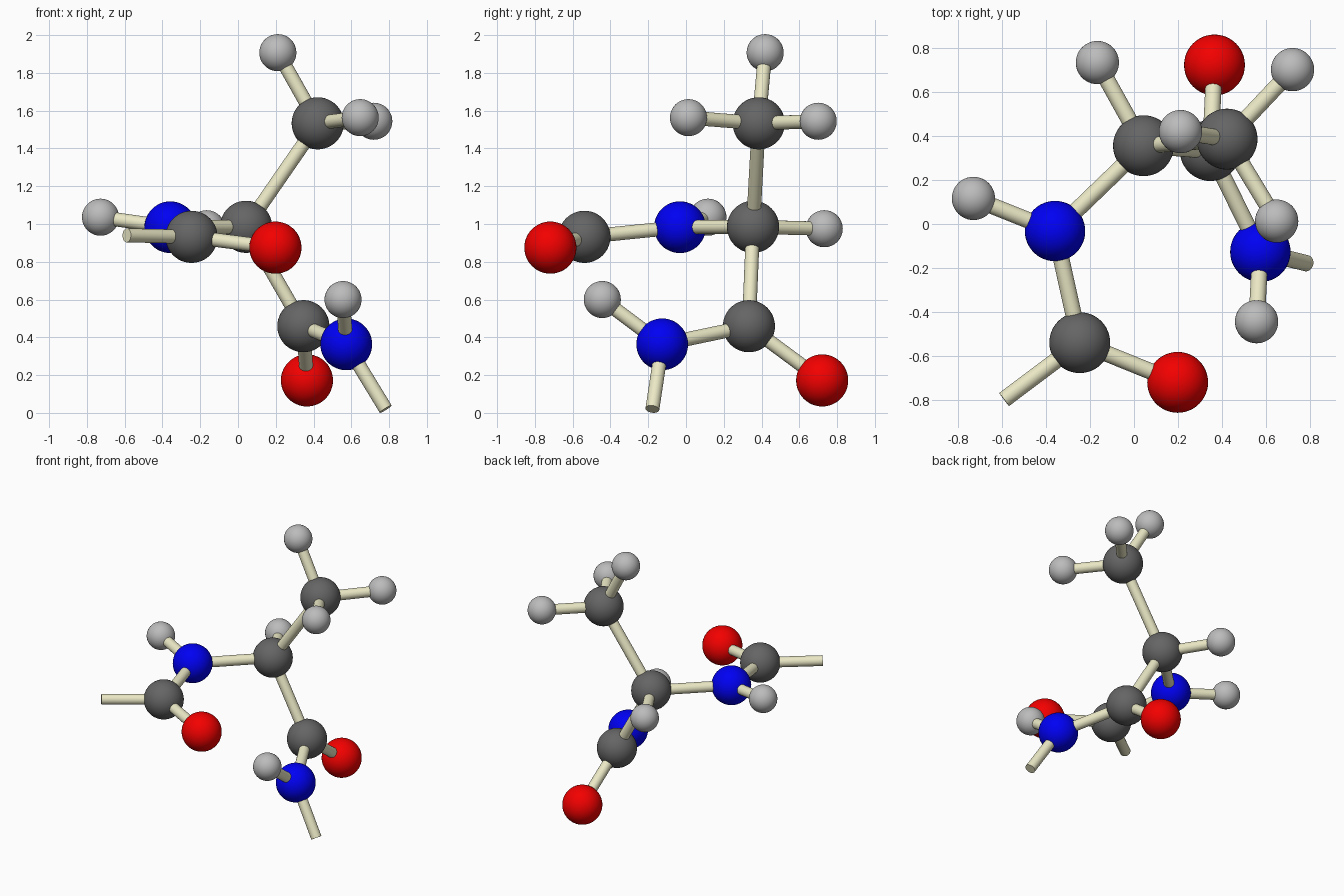
import bpy
from math import radians
from mathutils import Vector

if "Cube" in bpy.data.objects:
    bpy.data.objects.remove(bpy.data.objects["Cube"])

BOND_R = 0.037


def material(name, rgb):
    m = bpy.data.materials.new(name)
    m.diffuse_color = (*rgb, 1)
    m.use_nodes = True
    m.node_tree.nodes["Principled BSDF"].inputs["Base Color"].default_value = m.diffuse_color
    return m


# element: (radius, material)
ELEMENTS = {
    "carbon": (0.138, material("carbon_grey", (0.13, 0.13, 0.13))),
    "hydrogen": (0.098, material("hydrogen_grey", (0.5, 0.5, 0.5))),
    "nitrogen": (0.137, material("nitrogen_blue", (0.0, 0.0, 0.9))),
    "oxygen": (0.138, material("oxygen_red", (0.9, 0.0, 0.0))),
}
CREAM = material("bond_cream", (0.83, 0.81, 0.56))

# atom name: (element, centre)
ATOMS = {
    "alpha_carbon": ("carbon", (0.043, 0.355, 0.985)),
    "methyl_carbon": ("carbon", (0.422, 0.385, 1.533)),
    "methyl_hydrogen_top": ("hydrogen", (0.211, 0.419, 1.907)),
    "methyl_hydrogen_back": ("hydrogen", (0.719, 0.700, 1.544)),
    "methyl_hydrogen_front": ("hydrogen", (0.647, 0.013, 1.563)),
    "alpha_hydrogen": ("hydrogen", (-0.166, 0.732, 0.975)),
    "left_nitrogen": ("nitrogen", (-0.358, -0.032, 0.983)),
    "left_amide_hydrogen": ("hydrogen", (-0.728, 0.116, 1.036)),
    "left_carbonyl_carbon": ("carbon", (-0.246, -0.538, 0.932)),
    "left_oxygen": ("oxygen", (0.198, -0.718, 0.875)),
    "lower_carbonyl_carbon": ("carbon", (0.346, 0.333, 0.459)),
    "lower_oxygen": ("oxygen", (0.365, 0.721, 0.172)),
    "lower_nitrogen": ("nitrogen", (0.573, -0.126, 0.363)),
    "lower_amide_hydrogen": ("hydrogen", (0.556, -0.443, 0.600)),
}

BONDS = [
    ("alpha_carbon", "methyl_carbon"),
    ("methyl_carbon", "methyl_hydrogen_top"),
    ("methyl_carbon", "methyl_hydrogen_back"),
    ("methyl_carbon", "methyl_hydrogen_front"),
    ("alpha_carbon", "alpha_hydrogen"),
    ("alpha_carbon", "left_nitrogen"),
    ("left_nitrogen", "left_amide_hydrogen"),
    ("left_nitrogen", "left_carbonyl_carbon"),
    ("left_carbonyl_carbon", "left_oxygen"),
    ("alpha_carbon", "lower_carbonyl_carbon"),
    ("lower_carbonyl_carbon", "lower_oxygen"),
    ("lower_carbonyl_carbon", "lower_nitrogen"),
    ("lower_nitrogen", "lower_amide_hydrogen"),
]

# open chain ends: bonds that stop in mid-air
STUBS = [
    ("left_carbonyl_carbon", (-0.589, -0.796, 0.94)),
    ("lower_nitrogen", (0.782, -0.178, 0.02)),
]


def finish(name, mat):
    ob = bpy.context.object
    ob.name = name
    ob.data.materials.append(mat)
    bpy.ops.object.shade_smooth_by_angle(angle=radians(40))


def add_bond(name, a, b):
    a, b = Vector(a), Vector(b)
    d = b - a
    bpy.ops.mesh.primitive_cylinder_add(
        vertices=32, radius=BOND_R, depth=d.length, location=(a + b) / 2,
        rotation=d.to_track_quat('Z', 'Y').to_euler())
    finish(name, CREAM)


# atoms
for name, (element, pos) in ATOMS.items():
    radius, mat = ELEMENTS[element]
    bpy.ops.mesh.primitive_uv_sphere_add(
        segments=48, ring_count=24, radius=radius, location=pos)
    finish(name, mat)

# bonds between atom centres
for a, b in BONDS:
    add_bond(f"bond_{a}_to_{b}", ATOMS[a][1], ATOMS[b][1])

# chain-end bonds
for a, end in STUBS:
    add_bond(f"open_bond_{a}", ATOMS[a][1], end)
